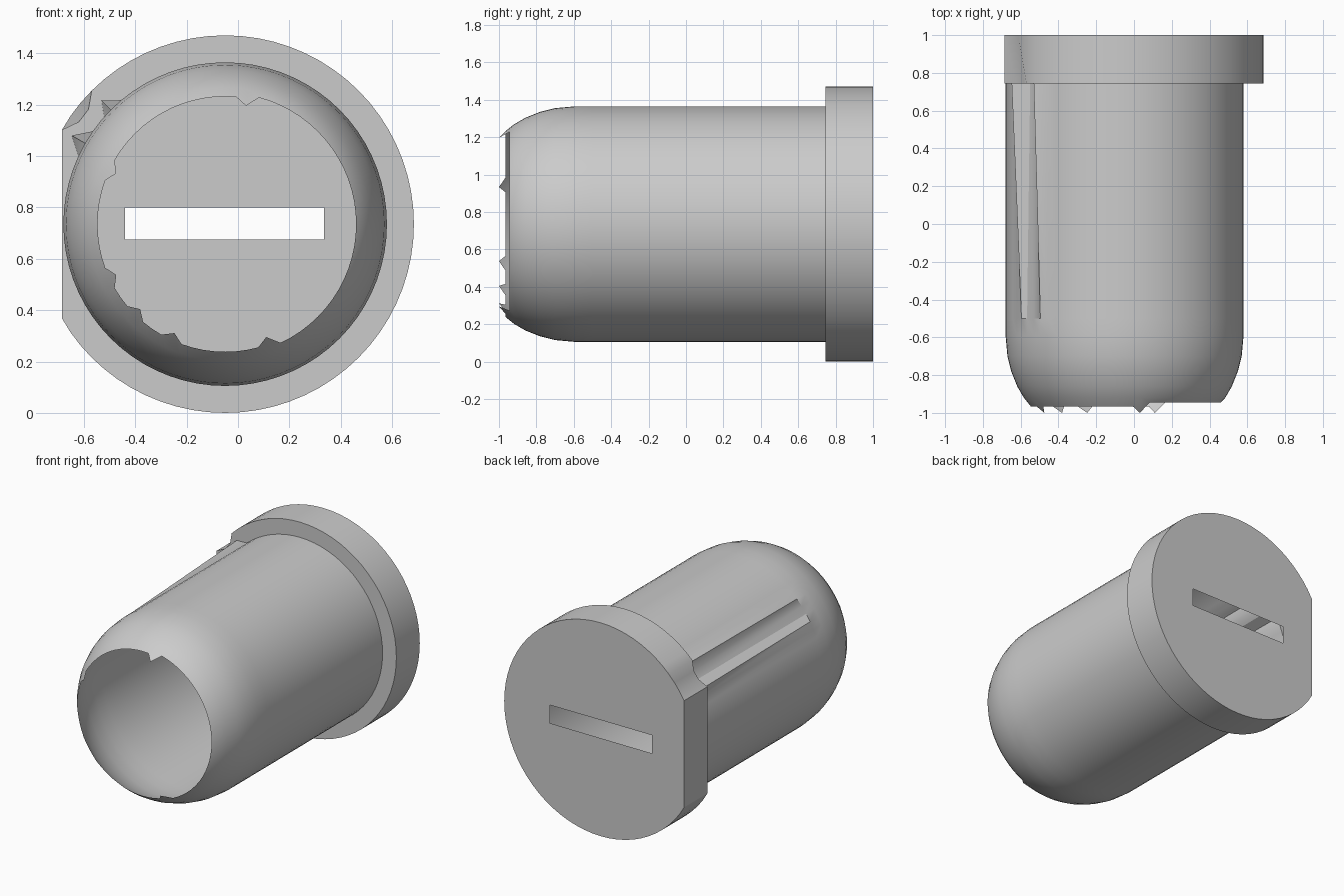
import bpy, bmesh
from math import sin, cos, radians

if "Cube" in bpy.data.objects:
    bpy.data.objects.remove(bpy.data.objects["Cube"])

CX, CZ = -0.05, 0.735      # axis of the shell
FLAT_X = -0.685            # flat side of the rim
ANGLES = range(0, 360, 5)

metal = bpy.data.materials.new("grey metal")
metal.use_nodes = True
grey = (0.6, 0.6, 0.6, 1)
metal.diffuse_color = grey
metal.node_tree.nodes["Principled BSDF"].inputs["Base Color"].default_value = grey

# torn lip: sharp teeth and a slightly ragged side
TEETH = (80, 155, 205, 225, 245, 290)
# dents on the body, as radius change at the rim by angle
FOLDS = {135: 0.05, 140: -0.02, 145: -0.02, 150: 0.06}


def lip(a):
    if a in TEETH:
        return -1.0, 0.468
    if 85 <= a <= 285:
        return -0.965, 0.497
    return -0.945, 0.51


def rim_front(a):
    return 0.745, (0.695 if a in (140, 145) else 0.735)


def ring(bm, rule):
    verts = []
    for a in ANGLES:
        y, r = rule(a)
        x = max(CX + r * cos(radians(a)), FLAT_X)
        verts.append(bm.verts.new((x, y, CZ + r * sin(radians(a)))))
    return verts


def skin(bm, rings):
    for lower, upper in zip(rings, rings[1:]):
        for i in range(len(lower)):
            j = (i + 1) % len(lower)
            bm.faces.new((lower[i], upper[i], upper[j], lower[j]))


def finish(bm, name):
    mesh = bpy.data.meshes.new(name)
    bm.to_mesh(mesh)
    bm.free()
    mesh.materials.append(metal)
    obj = bpy.data.objects.new(name, mesh)
    bpy.context.collection.objects.link(obj)
    bpy.ops.object.select_all(action="DESELECT")
    obj.select_set(True)
    bpy.context.view_layer.objects.active = obj
    bpy.ops.object.shade_smooth_by_angle(angle=radians(30))


def body_end(a):
    return 0.745, 0.63 + FOLDS.get(a, 0)


# hollow body with a rounded, torn front
bm = bmesh.new()
profile = ((-0.92, 0.533), (-0.86, 0.568), (-0.78, 0.6), (-0.7, 0.62),
           (-0.59, 0.63), (-0.5, 0.63))
rings = [ring(bm, lip)]
rings += [ring(bm, lambda a, p=p: p) for p in profile]
rings.append(ring(bm, body_end))
skin(bm, rings)
finish(bm, "shell_body")

# rim with one flat side
bm = bmesh.new()
rings = [ring(bm, body_end), ring(bm, rim_front), ring(bm, lambda a: (1.0, 0.735))]
skin(bm, rings)

# back plate with a slot
back = rings[-1]
slot = [bm.verts.new((x, 1.0, z)) for x, z in
        ((-0.44, 0.675), (0.335, 0.675), (0.335, 0.8), (-0.44, 0.8))]
edges = []
for loop in (back, slot):
    for i, v in enumerate(loop):
        w = loop[(i + 1) % len(loop)]
        edges.append(bm.edges.get((v, w)) or bm.edges.new((v, w)))
bmesh.ops.triangle_fill(bm, edges=edges, use_beauty=True, normal=(0, 1, 0))
bmesh.ops.recalc_face_normals(bm, faces=bm.faces)
finish(bm, "rim_and_back_plate")
